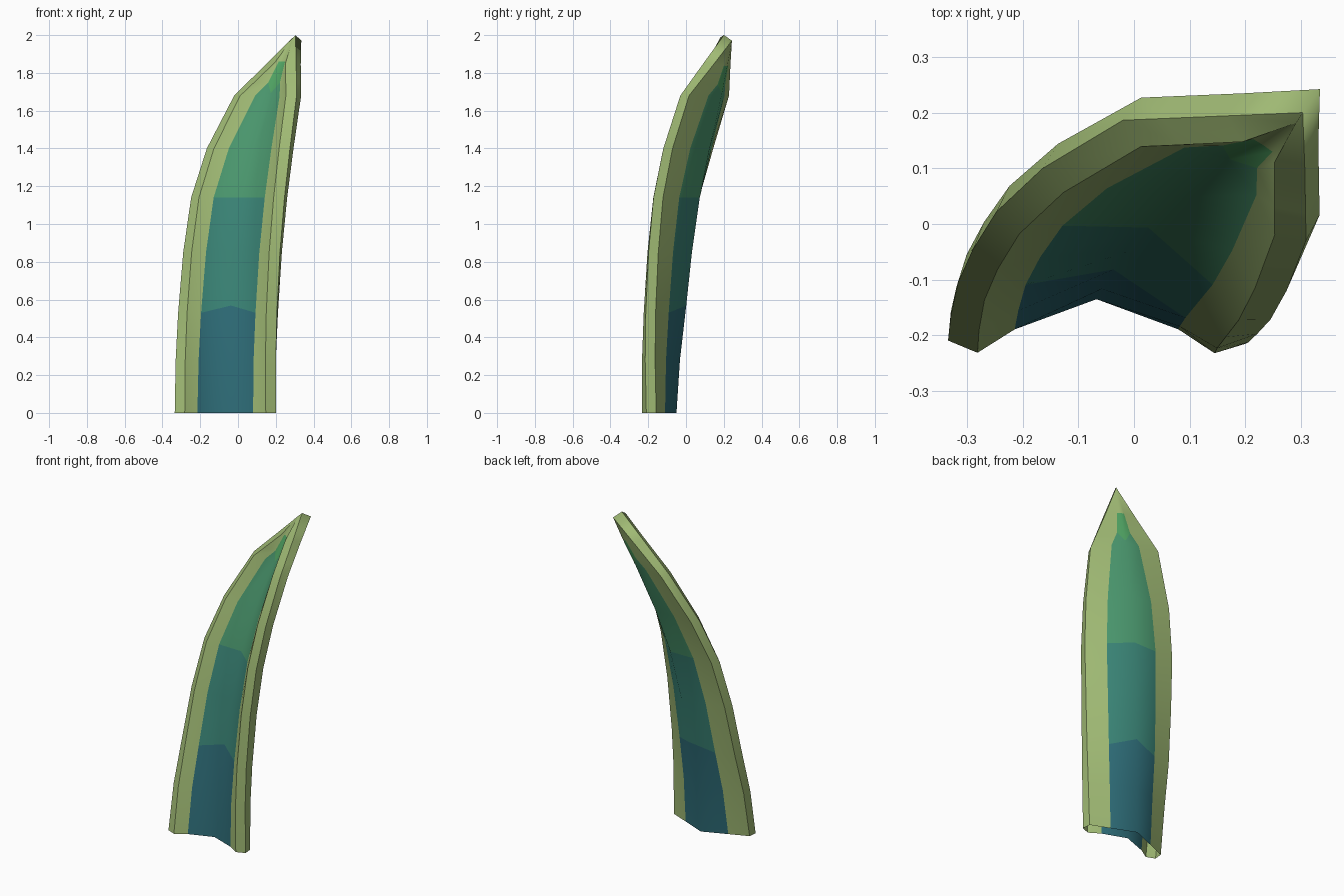
import bpy, bmesh
from mathutils import Vector

if "Cube" in bpy.data.objects:
    bpy.data.objects.remove(bpy.data.objects["Cube"])

def material(name, rgb):
    m = bpy.data.materials.new(name)
    m.diffuse_color = (*rgb, 1)
    m.use_nodes = True
    m.node_tree.nodes["Principled BSDF"].inputs["Base Color"].default_value = m.diffuse_color
    return m

mats = [material("rim_olive", (.35, .49, .175)),
        material("deep_blue", (.027, .15, .185)),
        material("teal", (.042, .23, .18)),
        material("leaf_green", (.069, .31, .155)),
        material("bright_green", (.08, .37, .125))]

# stations: height, left edge x y, right edge x y, tilt of the section
rows = [(0, -.335, -.21, .2, -.21, 0),
        (.28, -.33, -.165, .2, -.216, 0),
        (.53, -.317, -.105, .206, -.213, 0),
        (.85, -.29, -.045, .222, -.198, 0),
        (1.14, -.248, .022, .246, -.172, 0),
        (1.4, -.165, .10, .275, -.12, 0),
        (1.68, -.02, .187, .31, -.03, 0),
        (2, .304, .2007, .306, .1993, .55)]
# two extra stations near the tip, for the end of the coloured panel
mix = lambda t: tuple(a + (b - a) * t for a, b in zip(rows[6], rows[7]))
rows[7:7] = [mix(.22), mix(.57)]

def section(z, lx, ly, rx, ry, tilt):
    """Closed 12-point cross-section: front left to right, then back."""
    L, R = Vector((lx, ly, z)), Vector((rx, ry, z))
    w = (R - L).length
    u = (R - L) / w
    n = Vector((-u.y, u.x, 0))
    a, p, b = min(.053, .3 * w), min(.12, .38 * w), min(.005, .03 * w)
    front = lambda s: -.022 + .45 * (s - a)
    back = lambda s: .052 + .41 * (s - b)
    half_front = [(0, 0), (a, -.022), (p, front(p) + min(.012, .05 * w))]
    half_back = [(p, back(p)), (b, .052)]
    flip = lambda pts: [(w - s, d) for s, d in reversed(pts)]
    pts = (half_front + [(w / 2, front(w / 2))] + flip(half_front)
           + flip(half_back) + [(w / 2, back(w / 2))] + half_back)
    return [L + u * s + n * d - Vector((0, 0, tilt * abs(d))) for s, d in pts]

rings = [section(*r) for r in rows]
# colour borders bend at the middle crease
for c in (3, 9):
    rings[7][c] = rings[7][c].lerp(rings[6][c], .8)
    rings[2][c] = rings[2][c].lerp(rings[3][c], .12)

# leaf blade: open at the base, rim edges sharp, panel smooth
bm = bmesh.new()
vs = [[bm.verts.new(p) for p in ring] for ring in rings]
for r in range(len(vs) - 1):
    for i in range(12):
        j = (i + 1) % 12
        f = bm.faces.new((vs[r][i], vs[r][j], vs[r + 1][j], vs[r + 1][i]))
        f.smooth = True
        if i in (2, 3, 8, 9) and r < 8:      # inner panel, colour by height
            f.material_index = 1 if r < 2 else 2 if r < 4 else 3 if r < 7 else 4
    for i in (0, 1, 5, 6, 7, 11):
        bm.edges.get((vs[r][i], vs[r + 1][i])).smooth = False
bmesh.ops.remove_doubles(bm, verts=vs[-1], dist=.006)

mesh = bpy.data.meshes.new("leaf_blade")
bm.to_mesh(mesh)
bm.free()
for m in mats:
    mesh.materials.append(m)
bpy.context.collection.objects.link(bpy.data.objects.new("leaf_blade", mesh))
